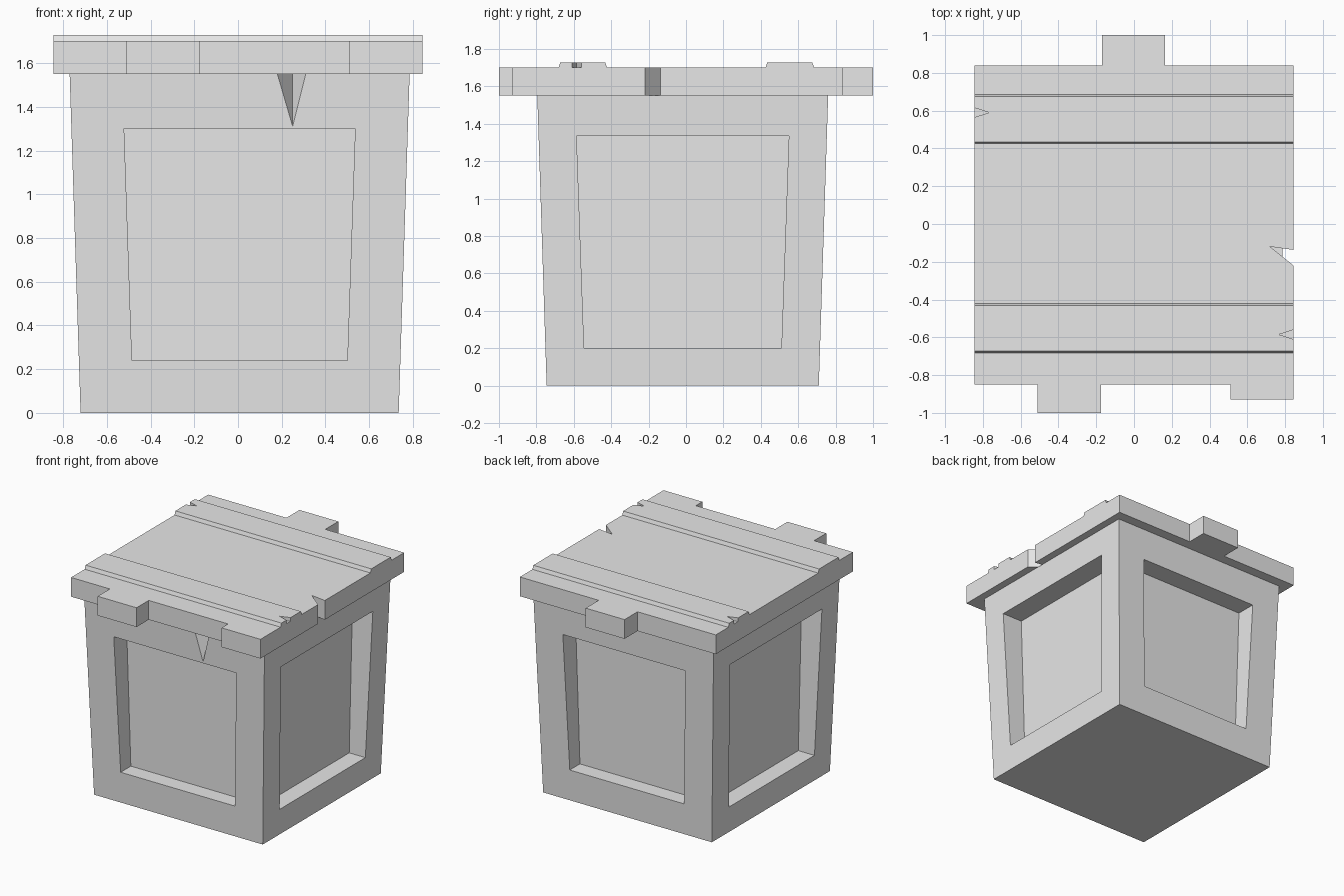
import bpy
import bmesh
from mathutils import Vector, Matrix
from math import radians

if "Cube" in bpy.data.objects:
    bpy.data.objects.remove(bpy.data.objects["Cube"], do_unlink=True)

grey = bpy.data.materials.new("weathered grey")
grey.use_nodes = True
colour = (0.8, 0.8, 0.8, 1)
grey.diffuse_color = colour
grey.node_tree.nodes["Principled BSDF"].inputs["Base Color"].default_value = colour

RIM = 1.55      # height of the body and underside of the lid
EDGE = 0.845    # half width of the lid
CENTRE = Vector((0.0075, -0.0175, 0))


def finish(name, bm):
    bmesh.ops.remove_doubles(bm, verts=bm.verts, dist=0.0001)
    bmesh.ops.recalc_face_normals(bm, faces=bm.faces)
    mesh = bpy.data.meshes.new(name)
    bm.to_mesh(mesh)
    bm.free()
    mesh.materials.append(grey)
    obj = bpy.data.objects.new(name, mesh)
    bpy.context.collection.objects.link(obj)
    return obj


def bridge(bm, a, b):
    for i in range(len(a)):
        j = (i + 1) % len(a)
        bm.faces.new((a[i], a[j], b[j], b[i]))


def loft(name, low, high, z0, z1):
    """Solid between two matching outlines."""
    bm = bmesh.new()
    a = [bm.verts.new((x, y, z0)) for x, y in low]
    b = [bm.verts.new((x, y, z1)) for x, y in high]
    bridge(bm, a, b)
    bm.faces.new(a)
    bm.faces.new(b)
    return finish(name, bm)


def half(z):
    """Half width of the tapered body at a height."""
    return 0.7275 + 0.05 * z / RIM


def add_side(bm, angle, z0, z1, w0, w1, depth_plane):
    """One framed side with a sunken upright panel."""
    turn = Matrix.Rotation(radians(angle), 3, "Z")

    def ring(points):
        return [bm.verts.new(turn @ Vector(p) + CENTRE) for p in points]

    def quad(za, zb, wa, wb, plane=None):
        ya, yb = (plane, plane) if plane else (half(za), half(zb))
        return ring([(-wa, -ya, za), (wa, -ya, za), (wb, -yb, zb), (-wb, -yb, zb)])

    outer = quad(0, RIM, half(0), half(RIM))
    lip = quad(z0, z1, w0, w1)
    panel = quad(z0, z1, w0, w1, depth_plane)
    bridge(bm, outer, lip)
    bridge(bm, lip, panel)
    bm.faces.new(panel)


# Tapered body with four sunken panels
bm = bmesh.new()
for angle in (0, 180):
    add_side(bm, angle, 0.24, 1.30, 0.4925, 0.5285, 0.61)
for angle in (90, 270):
    add_side(bm, angle, 0.20, 1.335, 0.5275, 0.5675, 0.595)
for z in (0, RIM):
    h = half(z)
    bm.faces.new([bm.verts.new(Vector((sx * h, sy * h, z)) + CENTRE)
                  for sx, sy in ((-1, -1), (1, -1), (1, 1), (-1, 1))])
body = finish("crate_body", bm)

# Chipped wedge in the front frame, under the lid
face_y = CENTRE.y - half(RIM)
tip = Vector((0.25, CENTRE.y - half(1.31), 1.31))
base = [Vector((x, face_y + dy, RIM)) for x, dy in
        ((0.18, 0), (0.31, 0), (0.25, 0.12), (0.245, -0.2))]
bm = bmesh.new()
bm.verts.new(tip)
for p in base:
    bm.verts.new(tip + (p - tip) * 1.2)
bmesh.ops.convex_hull(bm, input=bm.verts)
cutter = finish("chip_cutter", bm)
cutter.hide_render = True
cutter.hide_viewport = True
cut = body.modifiers.new("front chip", "BOOLEAN")
cut.operation = "DIFFERENCE"
cut.solver = "EXACT"
cut.object = cutter

# Lid outline with uneven plank ends and a split in the right edge
front, back = -0.85, 0.84
outline = [(-EDGE, front), (-0.51, front), (-0.51, -1), (-0.175, -1),
           (-0.175, front), (0.51, front), (0.51, -0.93), (EDGE, -0.93),
           (EDGE, -0.22), (0.72, -0.12), (EDGE, -0.137),
           (EDGE, back), (0.165, back), (0.165, 1), (-0.17, 1),
           (-0.17, back), (-EDGE, back)]
loft("lid", outline, outline, RIM, 1.70)


# Raised battens, each with bevelled long edges and one nicked end
def batten(name, y, nick_y, side):
    def outline(w):
        pts = [(-EDGE, y - w), (EDGE, y - w), (EDGE, nick_y - 0.025),
               (0.767, nick_y), (EDGE, nick_y + 0.025), (EDGE, y + w), (-EDGE, y + w)]
        return [(side * px, py) for px, py in pts]
    loft(name, outline(0.13), outline(0.12), 1.70, 1.728)


batten("front_batten", -0.552, -0.585, 1)
batten("back_batten", 0.555, 0.59, -1)
